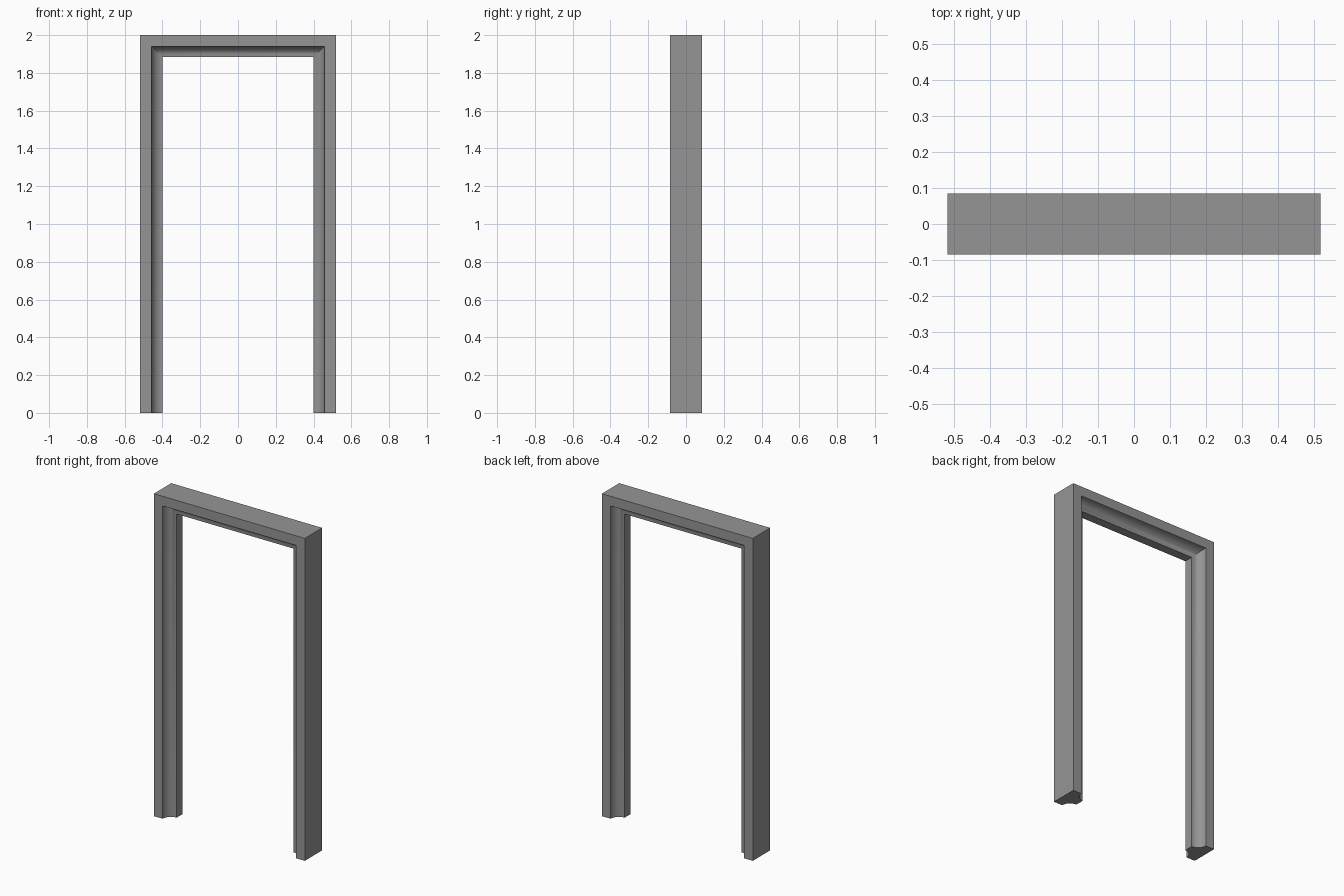
import bpy, bmesh, math

if "Cube" in bpy.data.objects:
    bpy.data.objects.remove(bpy.data.objects["Cube"], do_unlink=True)

# Flat grey paint
paint = bpy.data.materials.new("grey_paint")
paint.use_nodes = True
grey = (0.3, 0.3, 0.3, 1)
paint.diffuse_color = grey
paint.node_tree.nodes["Principled BSDF"].inputs["Base Color"].default_value = grey

HALF_WIDTH, HEIGHT, HALF_DEPTH = 0.518, 2.0, 0.085
FACE, COVE, STEPS = 0.06, 0.057, 12

# Section as (inset from outer edge, y): flat faces, coves and a central stop
cove = []
for i in range(STEPS + 1):
    a = math.pi / 2 * i / STEPS
    cove.append((FACE + COVE - COVE * math.cos(a), -HALF_DEPTH + COVE * math.sin(a)))
front = [(0, -HALF_DEPTH)] + cove
section = front + [(d, -y) for d, y in reversed(front)]

# Sweep the section up one jamb, across the mitred head and down the other
bm = bmesh.new()
rings = []
for side, top in ((-1, False), (-1, True), (1, True), (1, False)):
    rings.append([bm.verts.new((side * (HALF_WIDTH - d), y, HEIGHT - d if top else 0))
                  for d, y in section])
for low, high in zip(rings, rings[1:]):
    for i in range(len(section)):
        j = (i + 1) % len(section)
        bm.faces.new((low[i], low[j], high[j], high[i]))
bm.faces.new(rings[0])
bm.faces.new(rings[-1])
bmesh.ops.recalc_face_normals(bm, faces=bm.faces)

mesh = bpy.data.meshes.new("door_frame")
bm.to_mesh(mesh)
bm.free()
mesh.materials.append(paint)
frame = bpy.data.objects.new("door_frame", mesh)
bpy.context.collection.objects.link(frame)
bpy.context.view_layer.objects.active = frame
frame.select_set(True)
bpy.ops.object.shade_smooth_by_angle(angle=math.radians(30))
